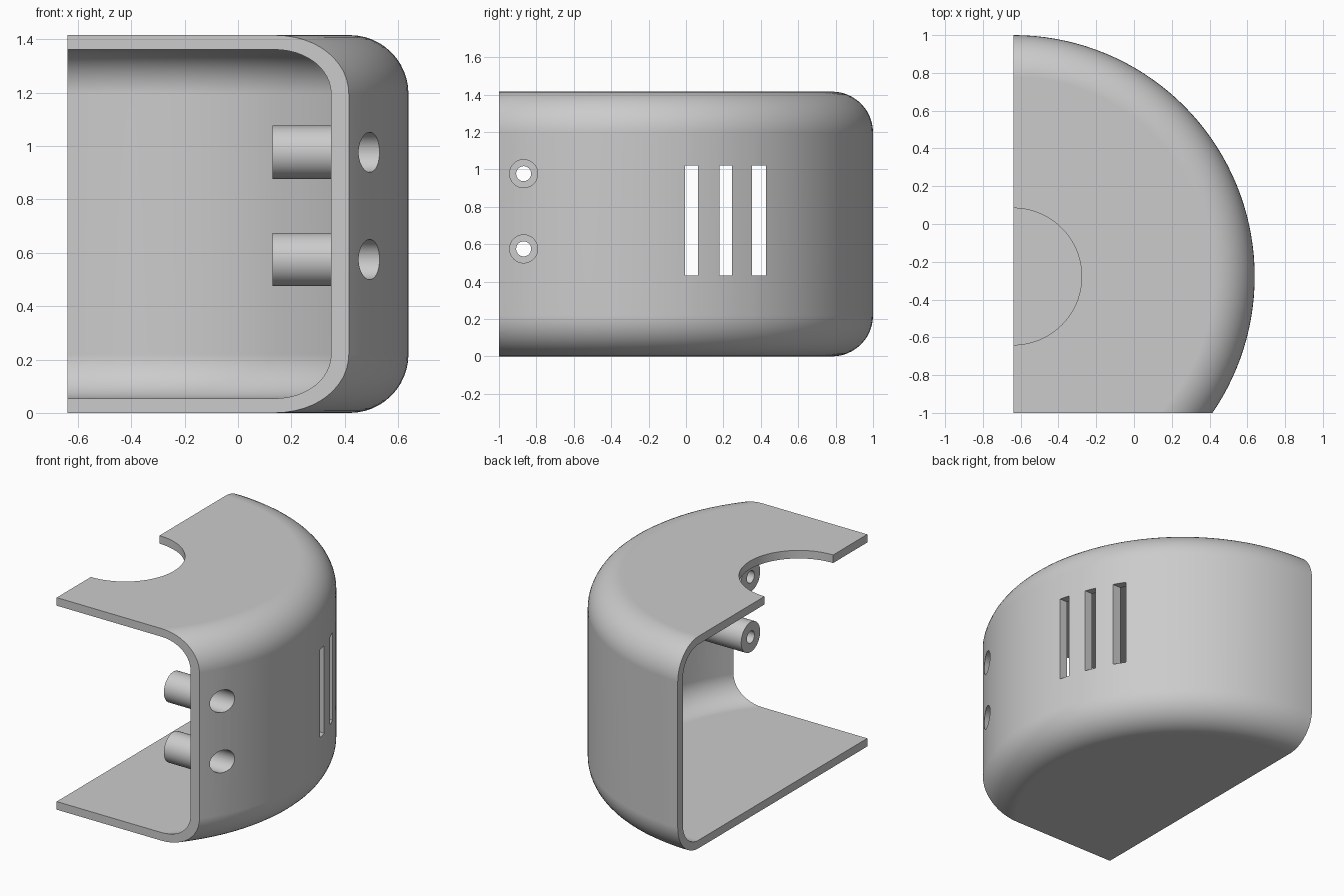
import bpy, bmesh, math
from mathutils import Matrix, Vector

if "Cube" in bpy.data.objects:
    bpy.data.objects.remove(bpy.data.objects["Cube"])

LEFT, FRONT = -0.639, -1.0          # cut planes
AXIS = Vector((LEFT, -0.278, 0))    # drum axis
R, H, T, FILLET = 1.278, 1.416, 0.054, 0.22
BOSS_Y, BOSS_ZS = -0.868, (0.575, 0.977)


def make_object(name, bm):
    bmesh.ops.recalc_face_normals(bm, faces=bm.faces)
    mesh = bpy.data.meshes.new(name)
    bm.to_mesh(mesh)
    bm.free()
    ob = bpy.data.objects.new(name, mesh)
    bpy.context.collection.objects.link(ob)
    return ob


def drum(name, radius, z0, z1, fillet, steps=12, segments=144):
    """Round-edged drum turned about the vertical axis."""
    bm = bmesh.new()
    profile = []
    for cz, start in ((z0 + fillet, -90), (z1 - fillet, 0)):
        for i in range(steps + 1):
            a = math.radians(start + 90 * i / steps)
            profile.append((radius - fillet + fillet * math.cos(a), cz + fillet * math.sin(a)))
    rings = []
    for r, z in profile:
        rings.append([bm.verts.new(AXIS + Vector((r * math.cos(k * math.tau / segments),
                                                  r * math.sin(k * math.tau / segments), z)))
                      for k in range(segments)])
    for low, high in zip(rings, rings[1:]):
        for k in range(segments):
            n = (k + 1) % segments
            bm.faces.new((low[k], low[n], high[n], high[k]))
    bm.faces.new(rings[0])
    bm.faces.new(rings[-1])
    return make_object(name, bm)


def cylinder(name, radius, start, end, segments=48):
    start, end = Vector(start), Vector(end)
    d = end - start
    bm = bmesh.new()
    bmesh.ops.create_cone(bm, cap_ends=True, segments=segments, radius1=radius, radius2=radius,
                          depth=d.length,
                          matrix=Matrix.Translation((start + end) / 2)
                          @ d.to_track_quat('Z', 'Y').to_matrix().to_4x4())
    return make_object(name, bm)


def box(name, low, high):
    low, high = Vector(low), Vector(high)
    bm = bmesh.new()
    bmesh.ops.create_cube(bm, size=1, matrix=Matrix.Translation((low + high) / 2)
                          @ Matrix.Diagonal((*(high - low), 1)))
    return make_object(name, bm)


def activate(ob):
    bpy.ops.object.select_all(action='DESELECT')
    ob.select_set(True)
    bpy.context.view_layer.objects.active = ob


def cut(target, cutter):
    mod = target.modifiers.new("cut", 'BOOLEAN')
    mod.operation, mod.solver, mod.object = 'DIFFERENCE', 'EXACT', cutter
    activate(target)
    bpy.ops.object.modifier_apply(modifier=mod.name)
    bpy.data.objects.remove(cutter)


# Hollow casing; the screw bosses are left standing in the cavity
casing = drum("casing", R, 0, H, FILLET)
cavity = drum("cavity", R - T, T, H - T, FILLET - T)
for z in BOSS_ZS:
    cut(cavity, cylinder("boss", 0.1, (0.13, BOSS_Y, z), (0.9, BOSS_Y, z)))
cut(casing, cavity)

# Open left side and open front
cut(casing, box("left_cut", (-3, -3, -1), (LEFT, 3, 3)))
cut(casing, box("front_cut", (-3, -3, -1), (3, FRONT, 3)))

# Half-round notch in the top plate
cut(casing, cylinder("notch", 0.362, AXIS + Vector((0, 0, 1.2)), AXIS + Vector((0, 0, 1.6)), 96))

# Screw holes with wide recesses from outside
for z in BOSS_ZS:
    cut(casing, cylinder("screw_hole", 0.04, (0, BOSS_Y, z), (0.9, BOSS_Y, z)))
    cut(casing, cylinder("screw_recess", 0.075, (0.19, BOSS_Y, z), (0.9, BOSS_Y, z)))

# Vent slots through the curved wall
for y0, y1 in ((-0.005, 0.064), (0.178, 0.246), (0.353, 0.427)):
    cut(casing, box("slot", (0, y0, 0.433), (0.9, y1, 1.02)))

# Plain grey plastic
grey = bpy.data.materials.new("grey plastic")
grey.use_nodes = True
colour = (0.6, 0.6, 0.6, 1)
grey.diffuse_color = colour
grey.node_tree.nodes["Principled BSDF"].inputs["Base Color"].default_value = colour
casing.data.materials.clear()
casing.data.materials.append(grey)

# Smooth curves, crisp edges, flat plates
activate(casing)
bpy.ops.object.shade_smooth_by_angle(angle=math.radians(30))
weighted = casing.modifiers.new("weighted_normals", 'WEIGHTED_NORMAL')
weighted.keep_sharp = True
